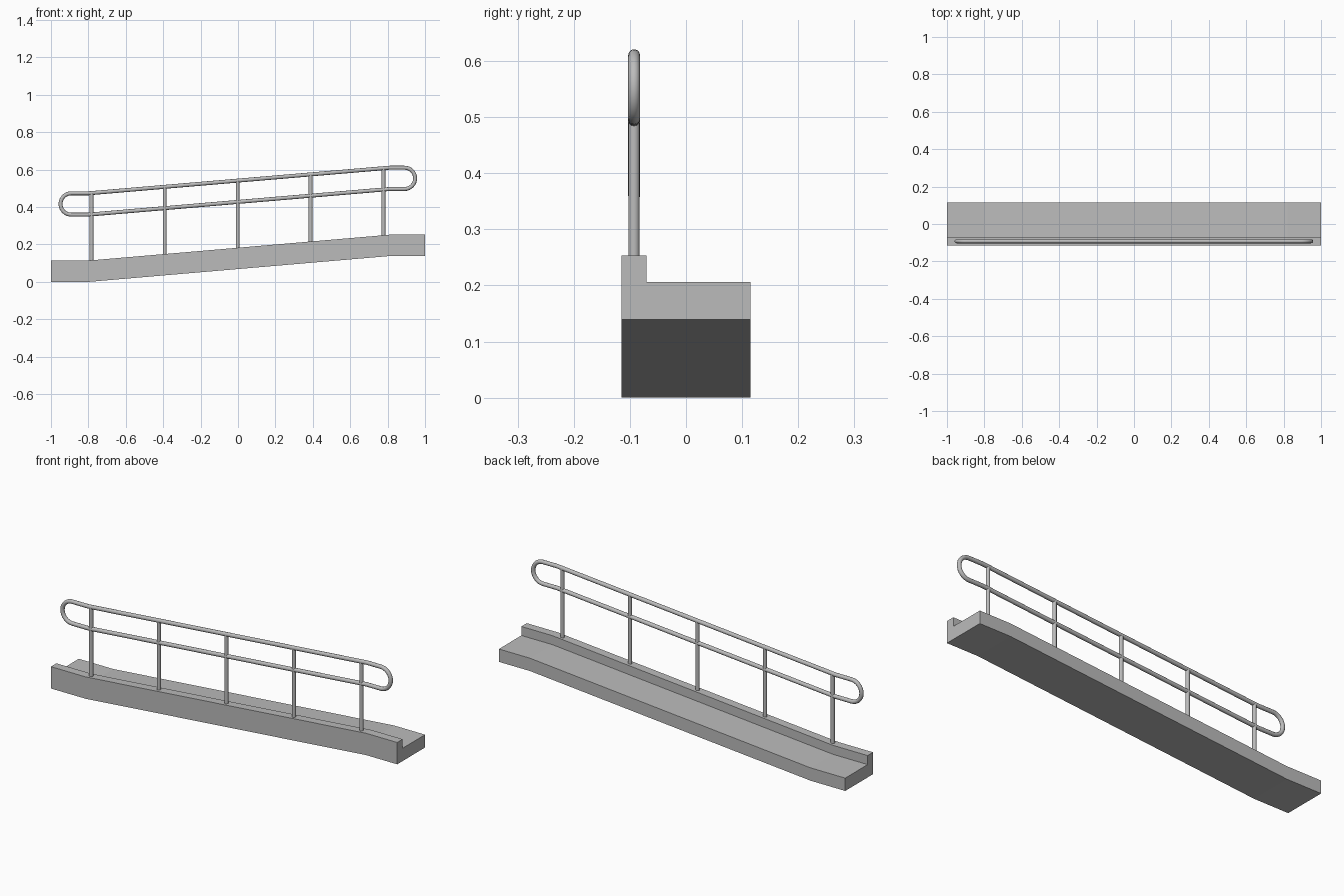
import bpy, math

if "Cube" in bpy.data.objects:
    bpy.data.objects.remove(bpy.data.objects["Cube"])

# One flat concrete / metal grey
grey = bpy.data.materials.new("light_grey")
grey.diffuse_color = (0.5, 0.5, 0.5, 1)
grey.use_nodes = True
grey.node_tree.nodes["Principled BSDF"].inputs["Base Color"].default_value = grey.diffuse_color

X0, X1 = -0.80, 0.82      # bends of the slope
RISE = 0.139
RAIL_Y, RAIL_R = -0.0925, 0.0105


def slope(x):
    return RISE * min(1, max(0, (x - X0) / (X1 - X0)))


def add_mesh(name, verts, faces):
    me = bpy.data.meshes.new(name)
    me.from_pydata(verts, [], faces)
    me.materials.append(grey)
    ob = bpy.data.objects.new(name, me)
    bpy.context.collection.objects.link(ob)
    return ob


# Ramp with raised curb: L-shaped section swept along the slope
section = [(-0.115, 0), (0.115, 0), (0.115, 0.067), (-0.07, 0.067),
           (-0.07, 0.114), (-0.115, 0.114)]
stations = [-1, X0, X1, 1]
n = len(section)
verts = [(x, y, z + slope(x)) for x in stations for y, z in section]
faces = [(s * n + i, (s + 1) * n + i, (s + 1) * n + (i + 1) % n, s * n + (i + 1) % n)
         for s in range(len(stations) - 1) for i in range(n)]
faces = [f[::-1] for f in faces]
faces += [tuple(reversed(range(n))), tuple(range(3 * n, 4 * n))]
add_mesh("ramp_with_curb", verts, faces)

# Handrail: closed loop of tube with rounded ends
LOW, GAP = 0.3595, 0.114
R = GAP / 2


def end_arc(cx, cz, start):
    return [(cx + R * math.cos(start + math.pi * k / 16), RAIL_Y,
             cz + R * math.sin(start + math.pi * k / 16)) for k in range(17)]


path = [(X0, RAIL_Y, LOW), (0.81, RAIL_Y, LOW + 0.137)]
path += end_arc(0.89, LOW + 0.137 + R, -math.pi / 2)
path += [(0.81, RAIL_Y, LOW + 0.137 + GAP), (X0, RAIL_Y, LOW + GAP)]
path += end_arc(-0.892, LOW + R, math.pi / 2)
cu = bpy.data.curves.new("handrail", 'CURVE')
cu.dimensions = '3D'
cu.bevel_depth = RAIL_R
cu.bevel_resolution = 4
sp = cu.splines.new('POLY')
sp.points.add(len(path) - 1)
for p, co in zip(sp.points, path):
    p.co = (*co, 1)
sp.use_cyclic_u = True
cu.materials.append(grey)
rail = bpy.data.objects.new("handrail", cu)
bpy.context.collection.objects.link(rail)
bpy.context.view_layer.objects.active = rail
rail.select_set(True)
bpy.ops.object.convert(target='MESH')
bpy.ops.object.shade_smooth_by_angle(angle=math.radians(40))

# Posts standing on the curb up to the top rail
for i, x in enumerate([-0.783, -0.392, -0.002, 0.388, 0.778]):
    bottom = slope(x) + 0.105
    top = LOW + GAP + 0.137 * min(1, max(0, (x - X0) / (0.81 - X0)))
    bpy.ops.mesh.primitive_cylinder_add(vertices=20, radius=0.01, depth=top - bottom,
                                        location=(x, RAIL_Y, (top + bottom) / 2))
    post = bpy.context.object
    post.name = f"post_{i + 1}"
    post.data.materials.append(grey)
    bpy.ops.object.shade_smooth_by_angle(angle=math.radians(40))
